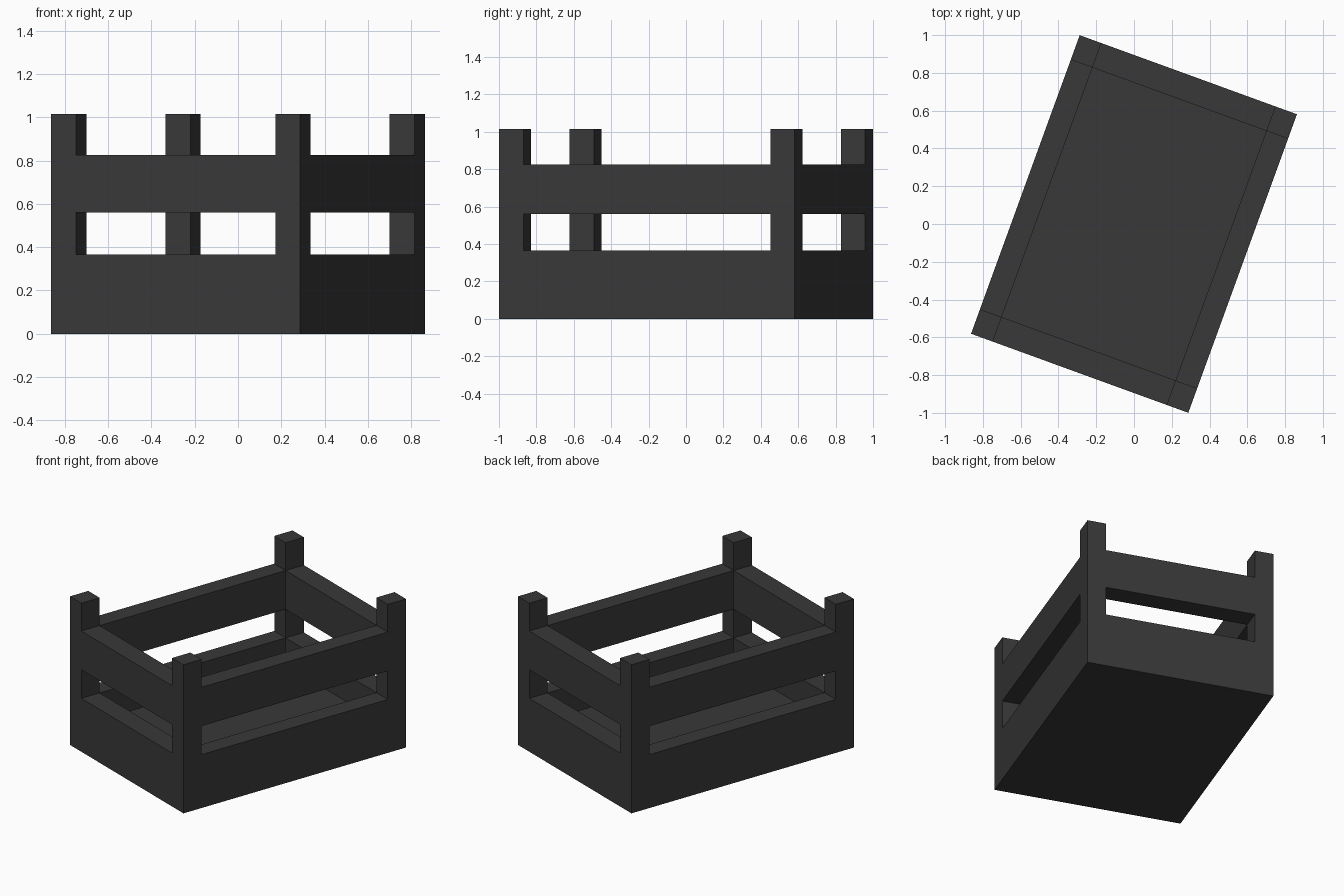
import bpy
from math import radians
from mathutils import Matrix

if "Cube" in bpy.data.objects:
    bpy.data.objects.remove(bpy.data.objects["Cube"])

W, L = 1.224, 1.682          # crate footprint before turning
PX, PY = 0.122, 0.138        # post section, also the board thicknesses
TOP, FLOOR = 1.015, 0.18
TURN = Matrix.Rotation(radians(-20), 4, 'Z')

dark = bpy.data.materials.new("dark_grey")
dark.diffuse_color = (0.04, 0.04, 0.04, 1)
dark.use_nodes = True
dark.node_tree.nodes["Principled BSDF"].inputs["Base Color"].default_value = dark.diffuse_color


def box(name, cx, cy, sx, sy, z0, z1):
    """Box placed in crate space, then turned with the crate."""
    bpy.ops.mesh.primitive_cube_add(size=1)
    ob = bpy.context.object
    ob.name = name
    ob.data.transform(Matrix.Diagonal((sx, sy, z1 - z0, 1)))
    ob.matrix_world = TURN @ Matrix.Translation((cx, cy, (z0 + z1) / 2))
    ob.data.materials.append(dark)
    return ob


ix, iy = W - 2 * PX, L - 2 * PY      # inner clear size
ox, oy = (W - PX) / 2, (L - PY) / 2  # post centres

# corner posts
for sx in (-1, 1):
    for sy in (-1, 1):
        box("corner_post", sx * ox, sy * oy, PX, PY, 0, TOP)

# lower walls and upper rails, flush with the posts
for name, z0, z1 in (("lower_wall", 0, 0.365), ("upper_rail", 0.56, 0.825)):
    for s in (-1, 1):
        box("long_" + name, s * ox, 0, PX, iy, z0, z1)
        box("short_" + name, 0, s * oy, ix, PY, z0, z1)

# floor between the walls
box("floor", 0, 0, ix, iy, 0, FLOOR)
